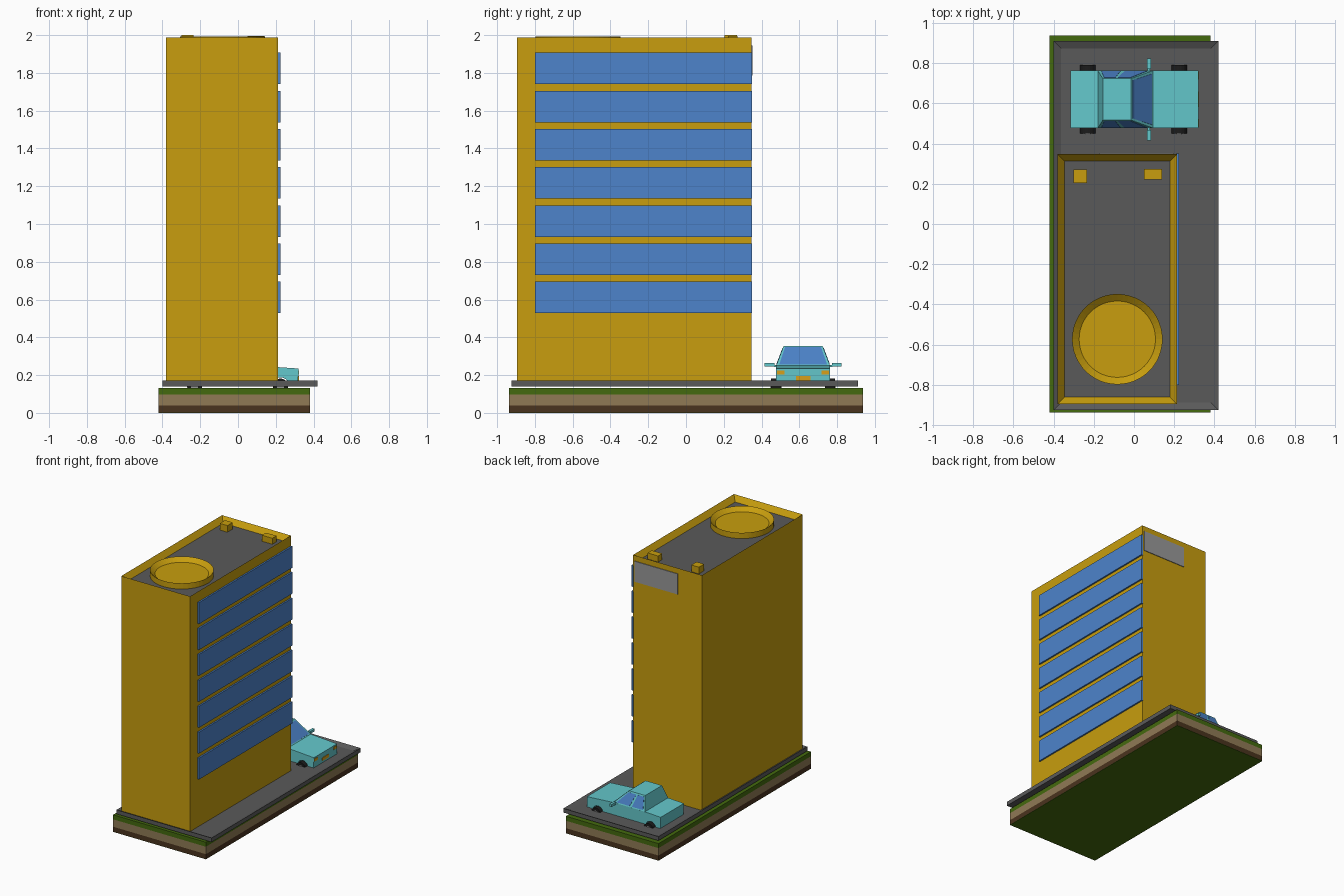
import bpy, bmesh, math
from mathutils import Vector

if "Cube" in bpy.data.objects:
    bpy.data.objects.remove(bpy.data.objects["Cube"])


def mat(name, hexa):
    lin = [((int(hexa[i:i + 2], 16) / 255 + 0.055) / 1.055) ** 2.4 for i in (0, 2, 4)]
    m = bpy.data.materials.new(name)
    m.diffuse_color = (*lin, 1)
    m.use_nodes = True
    m.node_tree.nodes["Principled BSDF"].inputs["Base Color"].default_value = m.diffuse_color
    return m


GOLD, BLUE, TEAL = mat("gold", "C89E0E"), mat("glass", "4D84CB"), mat("teal", "64C8CC")
ASPHALT, GRASS = mat("asphalt", "5A5A5A"), mat("grass", "446A0E")
SAND, SOIL = mat("sand", "907A55"), mat("soil", "4A331E")
BLACK, SILVER, AMBER = mat("black", "1C1C1C"), mat("silver", "999999"), mat("amber", "D9A01A")


def finish(name, bm, material):
    bmesh.ops.recalc_face_normals(bm, faces=bm.faces)
    me = bpy.data.meshes.new(name)
    bm.to_mesh(me)
    bm.free()
    me.materials.append(material)
    ob = bpy.data.objects.new(name, me)
    bpy.context.collection.objects.link(ob)
    return ob


def prism(name, pts, axis, lo, hi, material, rim=0, depth=0):
    """Extrude a 2D outline along y or z; optionally sink the top inside a rim."""
    bm = bmesh.new()
    place = (lambda a, b, h: (a, h, b)) if axis == 'y' else (lambda a, b, h: (a, b, h))
    bottom = bm.faces.new([bm.verts.new(place(a, b, lo)) for a, b in pts])
    off = Vector(place(0, 0, hi - lo))
    res = bmesh.ops.extrude_face_region(bm, geom=[bottom], use_keep_orig=True)['geom']
    bmesh.ops.translate(bm, vec=off, verts=[v for v in res if isinstance(v, bmesh.types.BMVert)])
    bmesh.ops.recalc_face_normals(bm, faces=bm.faces)
    if rim:
        top = max(bm.faces, key=lambda f: f.calc_center_median().z)
        bmesh.ops.inset_region(bm, faces=[top], thickness=rim, use_even_offset=True)
        bmesh.ops.translate(bm, vec=(0, 0, -depth), verts=top.verts[:])
    return finish(name, bm, material)


def box(name, x0, x1, y0, y1, z0, z1, material, rim=0, depth=0):
    return prism(name, [(x0, y0), (x1, y0), (x1, y1), (x0, y1)], 'z', z0, z1, material, rim, depth)


def circle(cx, cy, r, n):
    return [(cx + r * math.cos(2 * math.pi * i / n), cy + r * math.sin(2 * math.pi * i / n))
            for i in range(n)]


def panel(name, quad, u0, u1, v0, v1, material, t=0.002):
    """Thin plate laid on part of a four-cornered face (u along bottom, v upward)."""
    a, b, c, d = map(Vector, quad)
    n = (b - a).cross(d - a).normalized() * t
    at = lambda u, v: a.lerp(b, u).lerp(d.lerp(c, u), v)
    bm = bmesh.new()
    corners = [at(u0, v0), at(u1, v0), at(u1, v1), at(u0, v1)]
    lo, hi = ([bm.verts.new(p + s * n) for p in corners] for s in (-1, 1))
    bm.faces.new(lo[::-1])
    bm.faces.new(hi)
    for i in range(4):
        j = (i + 1) % 4
        bm.faces.new((lo[i], lo[j], hi[j], hi[i]))
    finish(name, bm, material)


# Layered ground
for name, z0, z1, m in (("ground_underside", 0, 0.002, GRASS), ("soil_layer", 0.002, 0.04, SOIL),
                        ("sand_layer", 0.04, 0.098, SAND), ("grass_layer", 0.098, 0.133, GRASS)):
    box(name, -0.42, 0.38, -0.938, 0.938, z0, z1, m)

# Paved slab with raised kerb
box("paved_slab", -0.40, 0.42, -0.925, 0.91, 0.14, 0.172, ASPHALT, 0.036, 0.017)

# Tower with roof parapet and roof deck
box("tower", -0.38, 0.213, -0.895, 0.347, 0.145, 1.988, GOLD, 0.034, 0.045)
box("roof_deck", -0.346, 0.179, -0.861, 0.313, 1.94, 1.948, ASPHALT)

# Window bands on the right side
edges = [-0.80, -0.647, -0.44, -0.23, -0.024, 0.187, 0.35]
for row in range(7):
    z = 0.528 + row * 0.202
    for y0, y1 in zip(edges, edges[1:]):
        box("window_pane", 0.210, 0.225, y0, y1, z, z + 0.167, BLUE)

# Billboard plates on the back
for x0, x1 in ((-0.175, 0.03), (0.03, 0.198)):
    box("back_plate", x0, x1, 0.34, 0.352, 1.785, 1.945, SILVER)

# Landing pad and roof vents
prism("landing_pad", circle(-0.083, -0.573, 0.225, 48), 'z', 1.945, 1.993, GOLD, 0.035, 0.03)
box("roof_vent_left", -0.30, -0.235, 0.205, 0.27, 1.945, 2.0, GOLD)
box("roof_vent_right", 0.05, 0.14, 0.222, 0.273, 1.945, 1.995, GOLD)

# Car body side profile with wheel arches
YC, HALF, WZ = 0.62, 0.143, 0.142
AXLES = (-0.23, 0.225)


def arch(cx, r=0.046):
    a = math.asin((0.155 - WZ) / r)
    return [(cx + r * math.cos(math.pi - a - i * (math.pi - 2 * a) / 8),
             WZ + r * math.sin(math.pi - a - i * (math.pi - 2 * a) / 8)) for i in range(9)]


profile = [(-0.312, 0.155), *arch(AXLES[0]), *arch(AXLES[1]), (0.318, 0.155), (0.32, 0.235),
           (0.095, 0.25), (-0.18, 0.25), (-0.316, 0.243)]
prism("car_body", profile, 'y', YC - HALF, YC + HALF, TEAL)

# Car cabin
bot = [(-0.18, YC - HALF), (0.095, YC - HALF), (0.095, YC + HALF), (-0.18, YC + HALF)]
top = [(-0.155, YC - 0.103), (-0.015, YC - 0.103), (-0.015, YC + 0.103), (-0.155, YC + 0.103)]
B = [(x, y, 0.249) for x, y in bot]
T = [(x, y, 0.355) for x, y in top]
bm = bmesh.new()
vb, vt = [bm.verts.new(p) for p in B], [bm.verts.new(p) for p in T]
bm.faces.new(vb[::-1])
bm.faces.new(vt)
for i in range(4):
    j = (i + 1) % 4
    bm.faces.new((vb[i], vb[j], vt[j], vt[i]))
finish("car_cabin", bm, TEAL)

# Car glass
panel("windscreen", (B[1], B[2], T[2], T[1]), 0.05, 0.95, 0.06, 0.93, BLUE)
for i, cuts in ((0, ((0.06, 0.42), (0.50, 0.92))), (2, ((0.08, 0.50), (0.58, 0.94)))):
    j = (i + 1) % 4
    for u0, u1 in cuts:
        panel("side_window", (B[i], B[j], T[j], T[i]), u0, u1, 0.08, 0.9, BLUE)

# Wheels, mirrors and lights, mirrored across the car
for s in (-1, 1):
    for x in AXLES:
        ya, yb = sorted((YC + s * 0.115, YC + s * 0.17))
        prism("wheel", circle(x, WZ, 0.04, 20), 'y', ya, yb, BLACK)
        ya, yb = sorted((YC + s * 0.16, YC + s * 0.172))
        prism("wheel_hub", circle(x, WZ, 0.02, 12), 'y', ya, yb, SILVER)
    ya, yb = sorted((YC + s * 0.152, YC + s * 0.204))
    box("wing_mirror", 0.064, 0.084, ya, yb, 0.246, 0.265, TEAL)
    ya, yb = sorted((YC + s * 0.135, YC + s * 0.155))
    box("mirror_stalk", 0.068, 0.08, ya, yb, 0.243, 0.254, TEAL)
    ya, yb = sorted((YC + s * 0.098, YC + s * 0.138))
    box("headlight", 0.31, 0.323, ya, yb, 0.204, 0.225, AMBER)
box("front_plate", 0.31, 0.323, YC - 0.038, YC + 0.038, 0.172, 0.196, AMBER)
